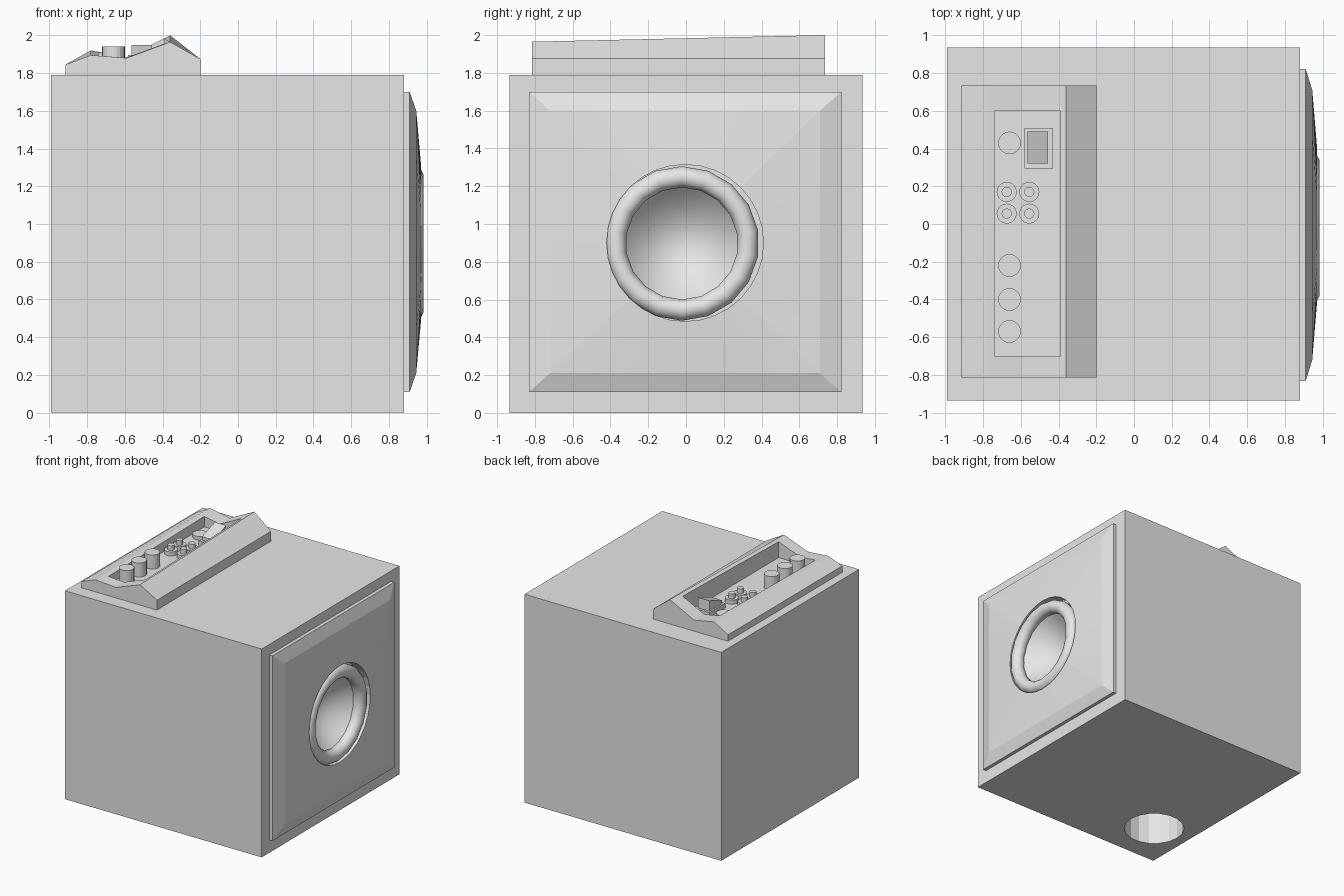
import bpy, bmesh
from math import sin, cos, pi

old = bpy.data.objects.get("Cube")
if old:
    bpy.data.objects.remove(old, do_unlink=True)

GREY = (0.8, 0.8, 0.8, 1)
mat = bpy.data.materials.new("plain grey")
mat.use_nodes = True
mat.diffuse_color = GREY
mat.node_tree.nodes["Principled BSDF"].inputs["Base Color"].default_value = GREY


def loft(name, rings, loop=False, smooth=False):
    """Skin a list of equal point rings into a closed solid."""
    bm = bmesh.new()
    rows = [[bm.verts.new(p) for p in ring] for ring in rings]
    n = len(rows[0])
    pairs = list(zip(rows, rows[1:]))
    if loop:
        pairs.append((rows[-1], rows[0]))
    else:
        bm.faces.new(rows[0])
        bm.faces.new(rows[-1])
    for a, b in pairs:
        for i in range(n):
            j = (i + 1) % n
            bm.faces.new((a[i], a[j], b[j], b[i]))
    bmesh.ops.recalc_face_normals(bm, faces=bm.faces)
    mesh = bpy.data.meshes.new(name)
    bm.to_mesh(mesh)
    bm.free()
    obj = bpy.data.objects.new(name, mesh)
    bpy.context.collection.objects.link(obj)
    mesh.materials.append(mat)
    for p in mesh.polygons:
        p.use_smooth = smooth
    return obj


def box(name, x0, x1, y0, y1, z0, z1):
    return loft(name, [[(x0, y0, z), (x1, y0, z), (x1, y1, z), (x0, y1, z)]
                       for z in (z0, z1)])


def circle_x(r, x, y, z, n):
    return [(x, y + r * cos(2 * pi * i / n), z + r * sin(2 * pi * i / n)) for i in range(n)]


def post(name, x, y, r, z0, z1, n=20):
    return loft(name, [[(x + r * cos(2 * pi * i / n), y + r * sin(2 * pi * i / n), z)
                        for i in range(n)] for z in (z0, z1)])


def cut(obj, cutter):
    mod = obj.modifiers.new("cut", "BOOLEAN")
    mod.operation = "DIFFERENCE"
    mod.solver = "EXACT"
    mod.object = cutter
    bpy.context.view_layer.objects.active = obj
    bpy.ops.object.modifier_apply(modifier=mod.name)
    bpy.data.objects.remove(cutter, do_unlink=True)


# Cabinet with the driver opening and the port underneath
cabinet = box("cabinet", -0.99, 0.88, -0.935, 0.935, 0, 1.79)
cut(cabinet, loft("driver_cutter", [circle_x(0.4, x, -0.02, 0.9, 32) for x in (0.6, 1)]))
cut(cabinet, post("port_cutter", -0.656, -0.527, 0.245, -0.1, 0.6, 18))

# Baffle: bevelled square plate rising to a round opening
N = 32
CY, CZ = -0.005, 0.9


def square_x(hy, hz, x):
    ring = []
    for i in range(N):
        c, s = cos(2 * pi * i / N), sin(2 * pi * i / N)
        m = max(abs(c), abs(s))
        ring.append((x, CY + hy * c / m, 0.905 + hz * s / m))
    return ring


loft("baffle", [square_x(0.827, 0.795, 0.88), square_x(0.827, 0.795, 0.91),
                square_x(0.715, 0.695, 0.945), circle_x(0.415, 0.97, CY, CZ, N),
                circle_x(0.415, 0.88, CY, CZ, N)], loop=True)

# Driver surround and dished cone
bpy.ops.mesh.primitive_torus_add(major_segments=18, minor_segments=14, major_radius=0.353,
                                 minor_radius=0.056, location=(0.929, -0.022, 0.897),
                                 rotation=(0, pi / 2, 0))
surround = bpy.context.object
surround.name = "driver_surround"
surround.data.materials.append(mat)
bpy.ops.object.shade_smooth()

dish = [circle_x(0.35, 0.66, -0.022, 0.897, N), circle_x(0.35, 0.92, -0.022, 0.897, N)]
for k in range(9):
    r = 0.32 * (1 - k / 8) + 0.004
    dish.append(circle_x(r, 0.72 + 0.2 * (r / 0.324) ** 2, -0.022, 0.897, N))
cone = loft("driver_cone", dish, smooth=True)
bpy.ops.object.select_all(action="DESELECT")
cone.select_set(True)
bpy.context.view_layer.objects.active = cone
bpy.ops.object.shade_smooth_by_angle()

# Control housing: ridged profile that rises towards the back, with a recessed tray
front = [(-0.915, 1.79), (-0.915, 1.845), (-0.78, 1.895), (-0.59, 1.88),
         (-0.36, 1.965), (-0.2, 1.875), (-0.2, 1.79)]
lift = [0, 0, 0.025, 0.005, 0.035, 0, 0]
housing = loft("control_housing", [
    [(x, -0.815, z) for x, z in front],
    [(x, 0.735, z + d) for (x, z), d in zip(front, lift)]])
FLOOR = 1.82
cut(housing, box("tray_cutter", -0.74, -0.39, -0.7, 0.6, FLOOR, 2.2))

# Control knobs
for i, y in enumerate((-0.57, -0.4, -0.22)):
    post(f"knob_{i + 1}", -0.66, y, 0.06, FLOOR - 0.01, 1.94)
post("rear_knob", -0.66, 0.43, 0.06, FLOOR - 0.01, 1.85)

# Input jacks
for x in (-0.675, -0.555):
    for y in (0.055, 0.17):
        side = "outer" if x < -0.6 else "inner"
        row = "front" if y < 0.1 else "rear"
        post(f"jack_base_{side}_{row}", x, y, 0.053, FLOOR - 0.01, 1.855)
        post(f"jack_pin_{side}_{row}", x, y, 0.027, FLOOR, 1.895, 14)

# Power switch
box("switch_frame", -0.58, -0.43, 0.295, 0.51, FLOOR - 0.01, 1.86)
rocker = [(-0.565, FLOOR), (-0.455, FLOOR), (-0.455, 1.95), (-0.565, 1.95)]
loft("switch_rocker", [[(x, 0.32, min(z, 1.89)) for x, z in rocker],
                       [(x, 0.49, z) for x, z in rocker]])
